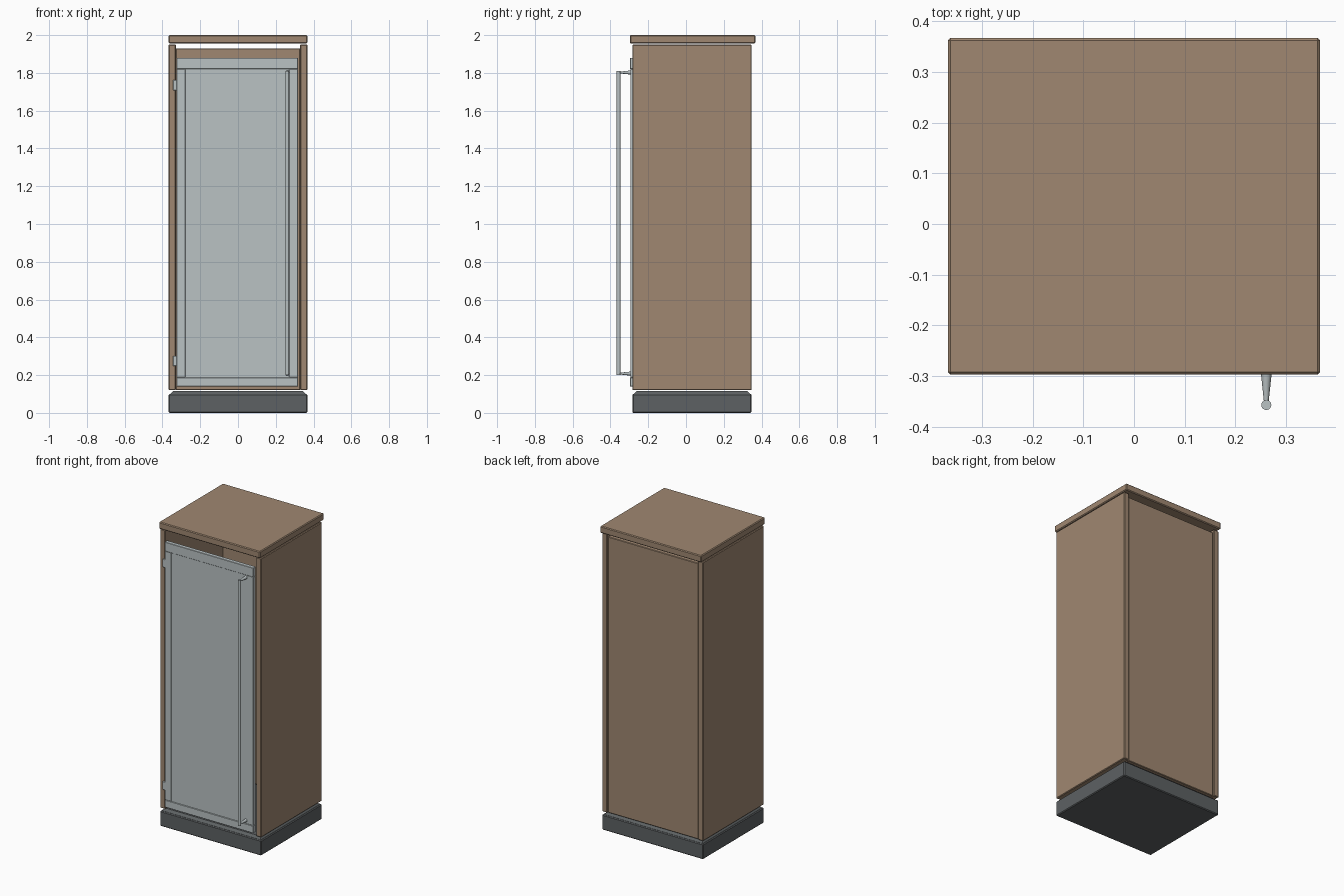
import bpy
import bmesh

cube = bpy.data.objects.get("Cube")
if cube:
    bpy.data.objects.remove(cube, do_unlink=True)


def material(name, color):
    mat = bpy.data.materials.new(name)
    mat.use_nodes = True
    mat.diffuse_color = (*color, 1)
    mat.node_tree.nodes["Principled BSDF"].inputs["Base Color"].default_value = (*color, 1)
    return mat


wood = material("brown wood", (0.35, 0.245, 0.165))
steel = material("pale steel", (0.49, 0.54, 0.55))
plinth_grey = material("dark grey", (0.11, 0.12, 0.125))


def box(name, x, y, z, mat, bevel=0.004, taper=0.0):
    """Box from (min, max) ranges; taper pulls the top in on all sides."""
    bm = bmesh.new()
    bmesh.ops.create_cube(bm, size=1)
    for v in bm.verts:
        inset = taper if v.co.z > 0 else 0
        for axis, (low, high) in enumerate((x, y, z)):
            pull = inset if axis < 2 else 0
            v.co[axis] = high - pull if v.co[axis] > 0 else low + pull
    mesh = bpy.data.meshes.new(name)
    bm.to_mesh(mesh)
    bm.free()
    mesh.materials.append(mat)
    obj = bpy.data.objects.new(name, mesh)
    bpy.context.collection.objects.link(obj)
    if bevel:
        mod = obj.modifiers.new("edge bevel", "BEVEL")
        mod.width = bevel
        mod.segments = 1
    return obj


# Plinth with a sloped upper rim
W = 0.367
body_y = (-0.284, 0.347)
box("plinth", (-W, W), body_y, (0, 0.1), plinth_grey, 0.005)
box("plinth_rim", (-W + 0.003, W - 0.003), (body_y[0] + 0.003, body_y[1] - 0.003),
    (0.095, 0.115), plinth_grey, 0, 0.02)

# Hollow wooden cabinet
for side, s in (("right", -1), ("left", 1)):
    box(side + "_side_panel", tuple(sorted((s * W, s * 0.329))), body_y, (0.12, 1.95), wood)
box("back_panel", (-0.329, 0.329), (0.31, 0.34), (0.12, 1.93), wood, 0.003)
box("top_board", (-W, W), (-0.297, 0.367), (1.955, 2.0), wood, 0.005)

# Door: recessed panel inside rails and stiles
left, right, bottom, top = -0.325, 0.318, 0.14, 1.88
low, high = bottom + 0.048, top - 0.06
door_y = (-0.297, -0.27)
box("door_panel", (left + 0.04, right - 0.04), (-0.292, -0.272), (low - 0.01, high + 0.01), steel, 0)
box("door_bottom_rail", (left, right), door_y, (bottom, low), steel, 0.002)
box("door_top_rail", (left, right), door_y, (high, top), steel, 0.002)
box("door_right_stile", (left, left + 0.047), (-0.295, -0.27), (low, high), steel, 0.002)
box("door_left_stile", (right - 0.047, right), (-0.295, -0.27), (low, high), steel, 0.002)

# Hinges
for name, z in (("lower", 0.275), ("upper", 1.735)):
    box(name + "_hinge", (-0.344, -0.323), (-0.292, -0.27), (z - 0.027, z + 0.027), steel, 0.002)

# Long round handle bar with flared mounts
hx, hy, hr = 0.261, -0.357, 0.01
bpy.ops.mesh.primitive_cylinder_add(vertices=16, radius=hr, depth=1.61, location=(hx, hy, 1.005))
bar = bpy.context.object
bar.name = "handle_bar"
bar.data.materials.append(steel)
bpy.ops.object.shade_smooth_by_angle()
for name, z in (("lower", 0.208), ("upper", 1.802)):
    bpy.ops.mesh.primitive_cone_add(vertices=12, radius1=0.011, radius2=0.004, depth=0.066,
                                    location=(hx, -0.324, z), rotation=(1.5708, 0, 0))
    mount = bpy.context.object
    mount.name = name + "_handle_mount"
    mount.data.materials.append(steel)
    bpy.ops.object.shade_smooth_by_angle()
